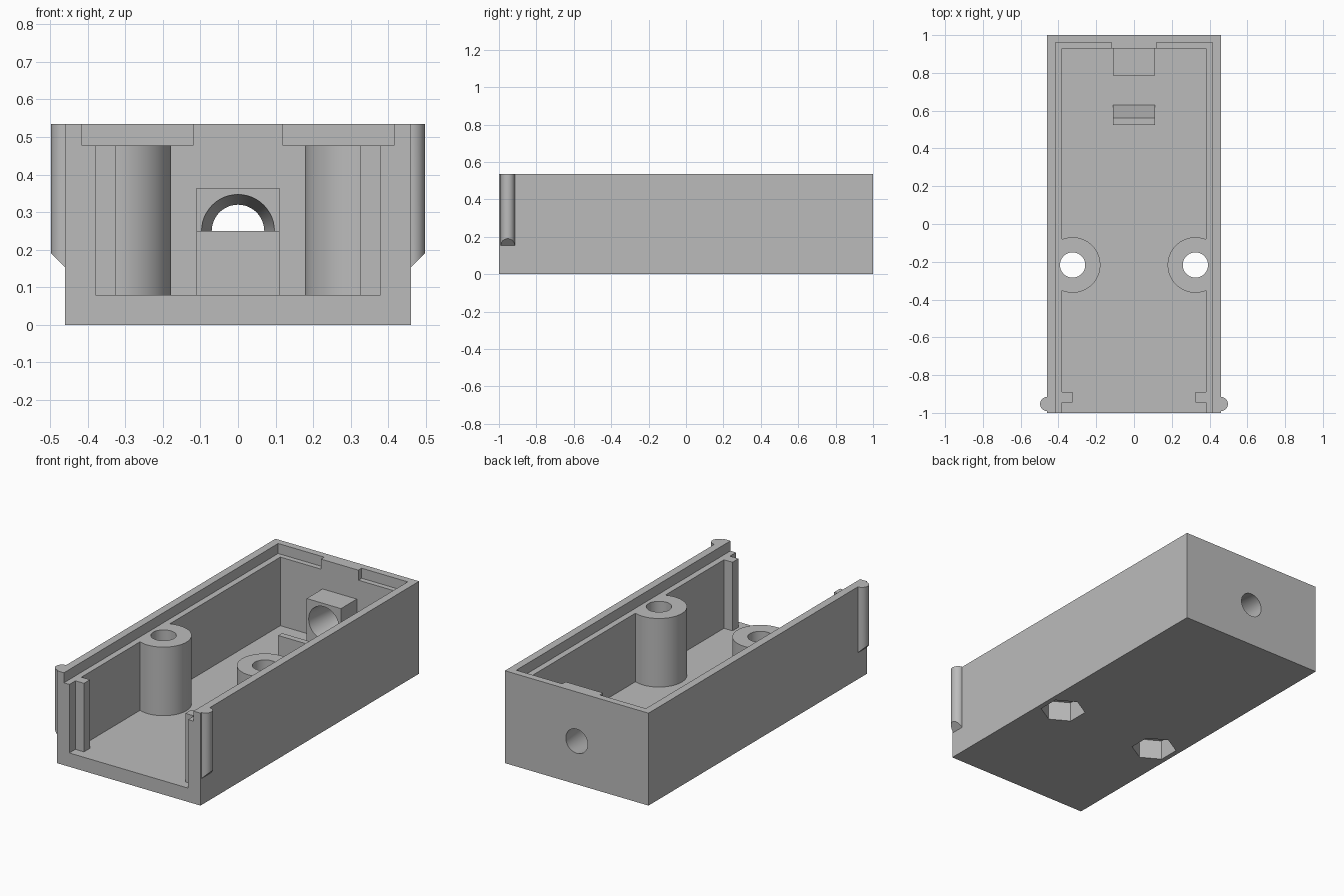
import bpy, bmesh, math
from mathutils import Matrix, Vector

cube = bpy.data.objects.get("Cube")
if cube:
    bpy.data.objects.remove(cube, do_unlink=True)

# Single plastic colour
mat = bpy.data.materials.new("grey_plastic")
mat.use_nodes = True
GREY = (0.5, 0.5, 0.5, 1.0)
mat.diffuse_color = GREY
mat.node_tree.nodes["Principled BSDF"].inputs["Base Color"].default_value = GREY

W, L, H = 0.46, 1.0, 0.535          # half width, half length, height
FLOOR, LEDGE = 0.08, 0.477          # floor top, lid ledge height
INNER, BACK = 0.38, 0.93            # cavity half width, inside of back wall
POST_X, POST_Y, POST_R = 0.325, -0.217, 0.147


def finish(name, bm):
    bmesh.ops.recalc_face_normals(bm, faces=bm.faces)
    me = bpy.data.meshes.new(name)
    bm.to_mesh(me)
    bm.free()
    me.materials.append(mat)
    ob = bpy.data.objects.new(name, me)
    bpy.context.collection.objects.link(ob)
    return ob


def prism(name, points, direction):
    """Extrude a closed outline of 3D points along a direction."""
    bm = bmesh.new()
    face = bm.faces.new([bm.verts.new(p) for p in points])
    ext = bmesh.ops.extrude_face_region(bm, geom=[face])
    verts = [v for v in ext["geom"] if isinstance(v, bmesh.types.BMVert)]
    bmesh.ops.translate(bm, verts=verts, vec=direction)
    return finish(name, bm)


def box(name, x0, x1, y0, y1, z0, z1):
    return prism(name, [(x0, y0, z0), (x1, y0, z0), (x1, y1, z0), (x0, y1, z0)],
                 (0, 0, z1 - z0))


def disc(name, x, y, r, z0, z1, sides, turn=0.0):
    pts = [(x + r * math.cos(turn + i * math.tau / sides),
            y + r * math.sin(turn + i * math.tau / sides), z0) for i in range(sides)]
    return prism(name, pts, (0, 0, z1 - z0))


def combine(target, other, operation):
    mod = target.modifiers.new(operation.title(), 'BOOLEAN')
    mod.operation = operation
    mod.solver = 'EXACT'
    mod.object = other
    other.hide_render = True
    bpy.context.view_layer.objects.active = target
    bpy.ops.object.modifier_apply(modifier=mod.name)
    bpy.data.objects.remove(other, do_unlink=True)


def post(s):
    # Round screw post, trimmed flat where it sits inside the side wall
    a = math.acos((0.40 - POST_X) / POST_R)
    n = 48
    pts = []
    for i in range(n + 1):
        t = a + (math.tau - 2 * a) * i / n
        pts.append((s * (POST_X + POST_R * math.cos(t)),
                    POST_Y + POST_R * math.sin(t), FLOOR - 0.02))
    return prism("screw_post", pts, (0, 0, LEDGE - FLOOR + 0.02))


def snap_ridge(s):
    # Half-round ridge with its lower end cut at 45 degrees
    bm = bmesh.new()
    bmesh.ops.create_cone(bm, cap_ends=True, segments=40, radius1=0.0375,
                          radius2=0.0375, depth=H - 0.1,
                          matrix=Matrix.Translation((s * W, -0.953, (H + 0.1) / 2)))
    cut = bmesh.ops.bisect_plane(bm, geom=bm.verts[:] + bm.edges[:] + bm.faces[:],
                                 plane_co=(s * W, 0, 0.153),
                                 plane_no=Vector((s, 0, -1)).normalized(),
                                 clear_outer=True)
    edges = [e for e in cut["geom_cut"] if isinstance(e, bmesh.types.BMEdge)]
    bmesh.ops.edgeloop_fill(bm, edges=edges)
    return finish("snap_ridge", bm)


# Open-fronted tray
housing = box("housing", -W, W, -L, L, 0, H)
combine(housing, box("cavity", -INNER, INNER, -1.1, BACK, FLOOR, 0.7), 'DIFFERENCE')

for s in (-1, 1):
    # Lid ledge, leaving a tab in the middle of the back wall
    x0, x1 = sorted((s * 0.12, s * 0.415))
    combine(housing, box("ledge_cut", x0, x1, -1.1, 0.96, LEDGE, 0.7), 'DIFFERENCE')
    # Front panel rib
    x0, x1 = sorted((s * 0.325, s * 0.40))
    combine(housing, box("panel_rib", x0, x1, -0.945, -0.89, FLOOR - 0.02, LEDGE), 'UNION')
    combine(housing, post(s), 'UNION')
    combine(housing, snap_ridge(s), 'UNION')
    # Screw hole and hexagonal nut pocket underneath
    combine(housing, disc("screw_hole", s * POST_X, POST_Y, 0.067, -0.1, 0.7, 40), 'DIFFERENCE')
    combine(housing, disc("nut_pocket", s * POST_X, POST_Y, 0.122, -0.1, 0.115, 6,
                          math.pi / 2), 'DIFFERENCE')

# Cable block against the back wall and sloped stop in front of it
combine(housing, box("cable_block", -0.11, 0.11, 0.785, 0.95, FLOOR - 0.02, 0.365), 'UNION')
stop = [(-0.11, y, z) for y, z in
        ((0.525, 0.06), (0.525, 0.25), (0.56, 0.25), (0.63, FLOOR), (0.63, 0.06))]
combine(housing, prism("cable_stop", stop, (0.22, 0, 0)), 'UNION')

# Tapered cable hole through block and back wall
bm = bmesh.new()
bmesh.ops.create_cone(bm, cap_ends=True, segments=48, radius1=0.0983, radius2=0.0687,
                      depth=0.235, matrix=Matrix.Translation((0, 0.8925, 0.25))
                      @ Matrix.Rotation(-math.pi / 2, 4, 'X'))
combine(housing, finish("cable_hole", bm), 'DIFFERENCE')

# Smooth round walls, crisp edges
bpy.ops.object.select_all(action='DESELECT')
housing.select_set(True)
bpy.context.view_layer.objects.active = housing
bpy.ops.object.shade_smooth_by_angle(angle=math.radians(30))
